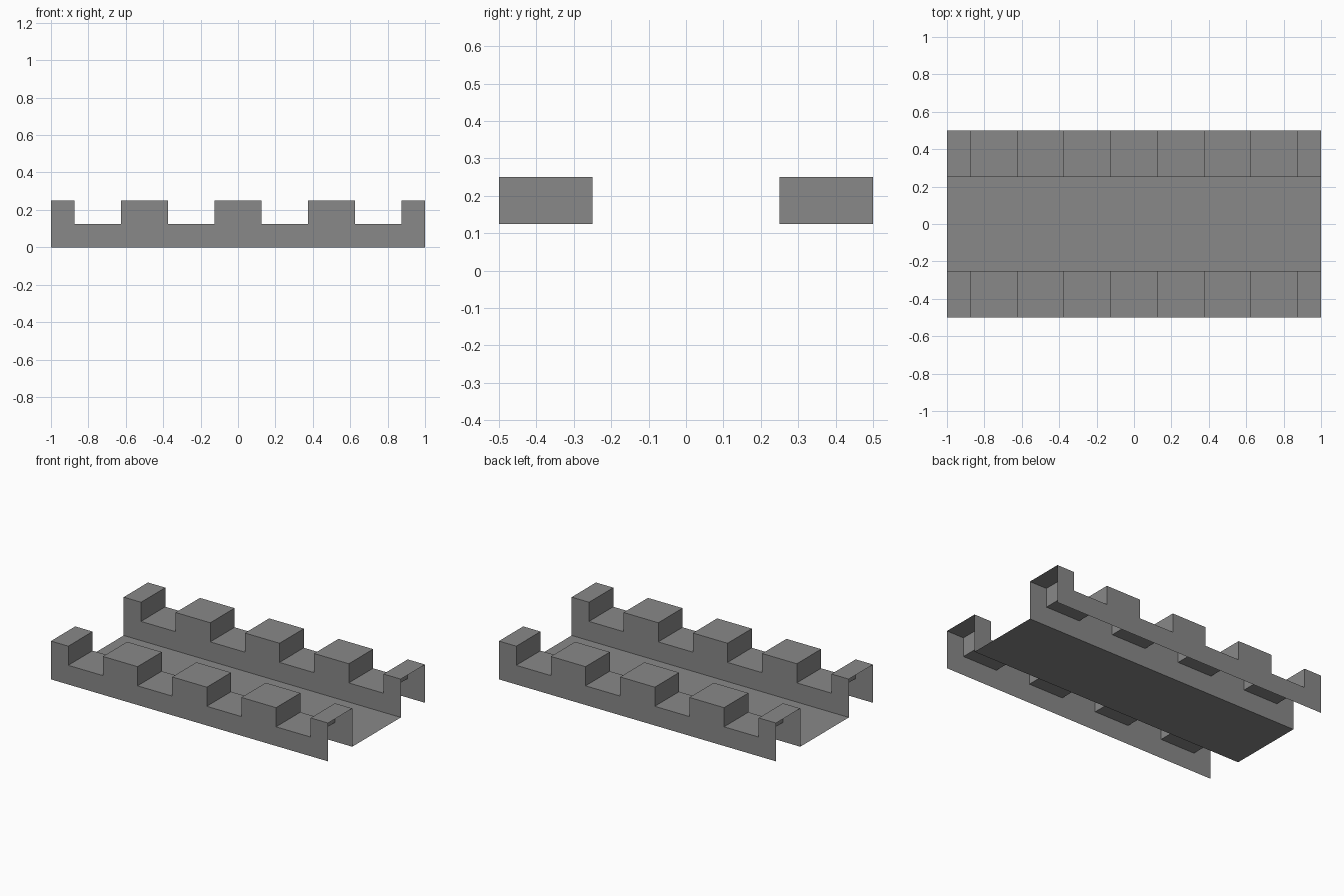
import bpy
import bmesh

cube = bpy.data.objects.get("Cube")
if cube:
    bpy.data.objects.remove(cube, do_unlink=True)

STEP, HIGH, LOW = 0.25, 0.25, 0.125

stone = bpy.data.materials.new("grey stone")
stone.use_nodes = True
colour = (0.25, 0.25, 0.25, 1)
stone.diffuse_color = colour
stone.node_tree.nodes["Principled BSDF"].inputs["Base Color"].default_value = colour


def add_object(name, bm):
    mesh = bpy.data.meshes.new(name)
    bm.to_mesh(mesh)
    bm.free()
    mesh.materials.append(stone)
    obj = bpy.data.objects.new(name, mesh)
    bpy.context.collection.objects.link(obj)


def battlement_profile():
    """Top line of the wall: merlons and gaps alternate, half merlons at the ends."""
    points = [(-1, HIGH)]
    for i in range(8):
        x = -1 + STEP * (i + 0.5)
        before, after = (HIGH, LOW) if i % 2 == 0 else (LOW, HIGH)
        points += [(x, before), (x, after)]
    return points + [(1, HIGH)]


def add_wall(name, y_front, y_back):
    """Hollow wall shell, open underneath and at both ends."""
    bm = bmesh.new()
    top = battlement_profile()
    outline = [(-1, 0)] + top + [(1, 0)]
    front = [bm.verts.new((x, y_front, z)) for x, z in outline]
    back = [bm.verts.new((x, y_back, z)) for x, z in outline]
    bm.faces.new(front[::-1])
    bm.faces.new(back)
    for i in range(1, len(top)):
        bm.faces.new((front[i], front[i + 1], back[i + 1], back[i]))
    add_object(name, bm)


# Battlemented walls along both sides
add_wall("front_wall", -0.5, -0.25)
add_wall("back_wall", 0.25, 0.5)

# Walkway sheet between the walls
bm = bmesh.new()
bm.faces.new([bm.verts.new((x, y, 0)) for x, y in
              ((-1, -0.25), (1, -0.25), (1, 0.25), (-1, 0.25))])
add_object("walkway_floor", bm)
